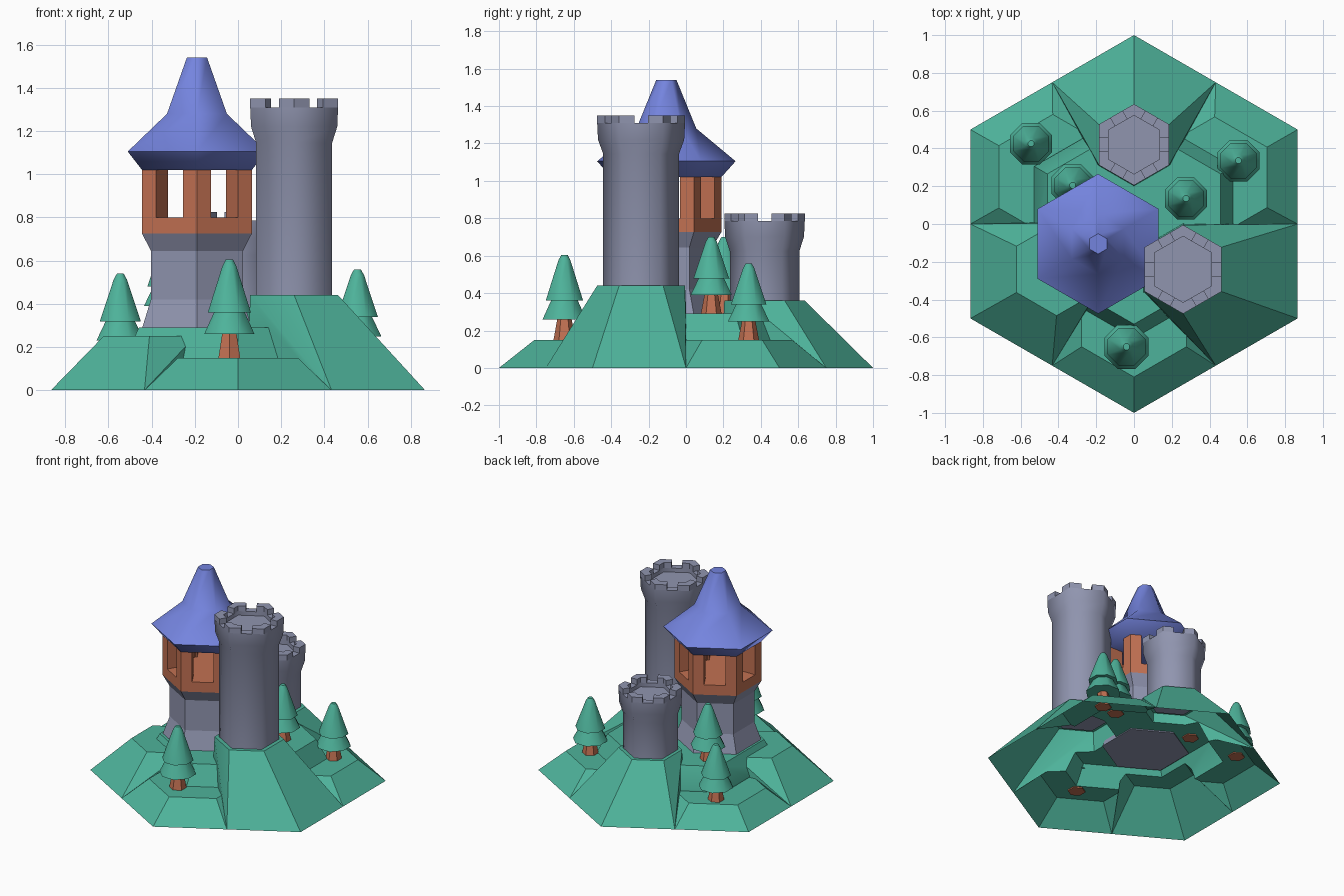
import bpy, bmesh, math
from mathutils import Vector

if "Cube" in bpy.data.objects:
    bpy.data.objects.remove(bpy.data.objects["Cube"])

def material(name, rgb):
    m = bpy.data.materials.new(name)
    m.diffuse_color = (*rgb, 1)
    m.use_nodes = True
    m.node_tree.nodes["Principled BSDF"].inputs["Base Color"].default_value = m.diffuse_color
    return m

GREEN = material("green", (0.076, 0.45, 0.325))
STONE = material("grey stone", (0.28, 0.30, 0.43))
BLUE = material("roof blue", (0.175, 0.23, 0.73))
WOOD = material("wood brown", (0.54, 0.165, 0.085))

def finish(bm, name, mat, smooth=0, recalc=True):
    """Turn a bmesh into an object, smooth below the given angle."""
    if recalc:
        bmesh.ops.recalc_face_normals(bm, faces=bm.faces[:])
    for f in bm.faces:
        f.smooth = smooth > 0
    for e in bm.edges:
        if len(e.link_faces) == 2:
            e.smooth = e.calc_face_angle(0) < math.radians(smooth)
    me = bpy.data.meshes.new(name)
    bm.to_mesh(me)
    bm.free()
    me.materials.clear()
    me.materials.append(mat)
    ob = bpy.data.objects.new(name, me)
    bpy.context.collection.objects.link(ob)
    return ob

def ring(cx, cy, z, r, n=6, turn=90):
    return [Vector((cx + r * math.cos(math.radians(turn) + 2 * math.pi * i / n),
                    cy + r * math.sin(math.radians(turn) + 2 * math.pi * i / n), z)) for i in range(n)]

def lathe(name, cx, cy, profile, mat, n=6, smooth=0, turn=90):
    """Stack of n-sided rings from (radius, height) points, capped at both ends."""
    bm = bmesh.new()
    rings = [[bm.verts.new(p) for p in ring(cx, cy, z, r, n, turn)] for r, z in profile]
    for a, b in zip(rings, rings[1:]):
        for i in range(n):
            j = (i + 1) % n
            bm.faces.new((a[i], a[j], b[j], b[i]))
    bm.faces.new(rings[0])
    bm.faces.new(rings[-1])
    return finish(bm, name, mat, smooth)

def corner_posts(name, cx, cy, r, thick, half_gap, z0, z1, mat):
    """Six L-shaped posts on the corners of a hexagon, leaving gaps mid-face."""
    bm = bmesh.new()
    pts = ring(0, 0, 0, r)
    for i in range(6):
        c = pts[i]
        sides = []
        for k in (1, -1):
            d = (pts[(i + k) % 6] - c).normalized()
            a = c + d * (r / 2 - half_gap)
            inward = -(c + pts[(i + k) % 6]).normalized()
            sides.append((a, a + inward * thick))
        inner = c * (1 - thick / (r * math.cos(math.pi / 6)))
        outline = [c, sides[0][0], sides[0][1], inner, sides[1][1], sides[1][0]]
        lo = [bm.verts.new(p + Vector((cx, cy, z0))) for p in outline]
        hi = [bm.verts.new(p + Vector((cx, cy, z1))) for p in outline]
        bm.faces.new(lo)
        bm.faces.new(hi)
        for j in range(6):
            k = (j + 1) % 6
            bm.faces.new((lo[j], lo[k], hi[k], hi[j]))
    return finish(bm, name, mat)

def hull(name, points):
    bm = bmesh.new()
    for p in points:
        bm.verts.new(p)
    res = bmesh.ops.convex_hull(bm, input=bm.verts[:])
    junk = {v for v in res["geom_interior"] + res["geom_unused"] if isinstance(v, bmesh.types.BMVert)}
    bmesh.ops.delete(bm, geom=list(junk), context='VERTS')
    bmesh.ops.dissolve_limit(bm, angle_limit=0.01, verts=bm.verts[:], edges=bm.edges[:])
    return finish(bm, name, GREEN)

# Terrain: a central plateau joined with one mound per base corner, left open below
outer = ring(0, 0, 0, 1)
land = hull("island_terrain", ring(0, 0, 0, 0.61) + ring(0, 0, 0.14, 0.61) + ring(0, 0, 0.29, 0.53))
# corner index, centre x, centre y, top height, top radius
mounds = [(0, 0, 0.42, 0.36, 0.215), (1, -0.43, 0.25, 0.13, 0.33), (2, -0.41, -0.24, 0.25, 0.245),
          (3, 0, -0.49, 0.15, 0.32), (4, 0.26, -0.24, 0.44, 0.235), (5, 0.427, 0.247, 0.15, 0.32)]
helpers = []
for i, cx, cy, h, r in mounds:
    c = outer[i]
    base = [c, (c + outer[i - 1]) / 2, (c + outer[(i + 1) % 6]) / 2]
    m = hull("mound", base + ring(cx, cy, 0, r * 1.08) + ring(cx, cy, h, r))
    m.hide_render = True
    helpers.append(m)
    mod = land.modifiers.new("join", 'BOOLEAN')
    mod.operation, mod.solver, mod.object = 'UNION', 'EXACT', m
bpy.context.view_layer.update()
evaluated = land.evaluated_get(bpy.context.evaluated_depsgraph_get())
bm = bmesh.new()
bm.from_mesh(evaluated.to_mesh())
for f in bm.faces:
    f.material_index = 0
bottom = [f for f in bm.faces if all(v.co.z < 0.001 for v in f.verts)]
bmesh.ops.delete(bm, geom=bottom, context='FACES')
for ob in helpers + [land]:
    bpy.data.objects.remove(ob)
finish(bm, "island_terrain", GREEN, 38, recalc=False)

# Two stone towers with battlements
def stone_tower(name, cx, cy, z0, shoulder, top, r_shaft, r_top):
    lathe(name, cx, cy, [(r_shaft, z0 - 0.01), (r_shaft, shoulder), (r_top * 0.98, shoulder + 0.075),
                         (r_top, top - 0.04), (r_top - 0.06, top - 0.04), (r_top - 0.06, top - 0.07)],
          STONE, smooth=62)
    corner_posts(name + "_battlements", cx, cy, r_top, 0.052, 0.036, top - 0.04, top, STONE)

stone_tower("tall_tower", 0.26, -0.24, 0.44, 1.145, 1.35, 0.203, 0.235)
stone_tower("short_tower", 0, 0.42, 0.36, 0.625, 0.825, 0.186, 0.215)

# Roofed tower: stone base, open timber room, blue roof
tx, ty = -0.19, -0.105
lathe("roofed_tower_base", tx, ty, [(0.296, 0.28), (0.246, 0.42), (0.246, 0.645), (0.294, 0.726)], STONE)
lathe("timber_sill", tx, ty, [(0.294, 0.726), (0.294, 0.80)], WOOD)
corner_posts("timber_posts", tx, ty, 0.294, 0.11, 0.072, 0.80, 1.022, WOOD)
lathe("roof", tx, ty, [(0.294, 1.02), (0.37, 1.105), (0.16, 1.28), (0.054, 1.54)], BLUE, smooth=62)

# Trees: tapered trunk and two stacked tiers of leaves
trees = [(-0.04, -0.65, 0.15, 1), (0.553, 0.335, 0.15, 0.9), (0.275, 0.135, 0.29, 0.9),
         (-0.545, 0.425, 0.13, 0.9), (-0.325, 0.205, 0.29, 0.9)]
for x, y, z, s in trees:
    def tree_part(name, profile, mat, n, turn):
        lathe(name, x, y, [(r * (0.5 + s / 2), z + h * s) for r, h in profile], mat, n, 50, turn)
    tree_part("tree_trunk", [(0.06, -0.01), (0.035, 0.13)], WOOD, 6, 90)
    tree_part("tree_lower_leaves", [(0.126, 0.11), (0.07, 0.225)], GREEN, 8, 22.5)
    tree_part("tree_upper_leaves", [(0.108, 0.21), (0.035, 0.425), (0.018, 0.455)], GREEN, 8, 22.5)
